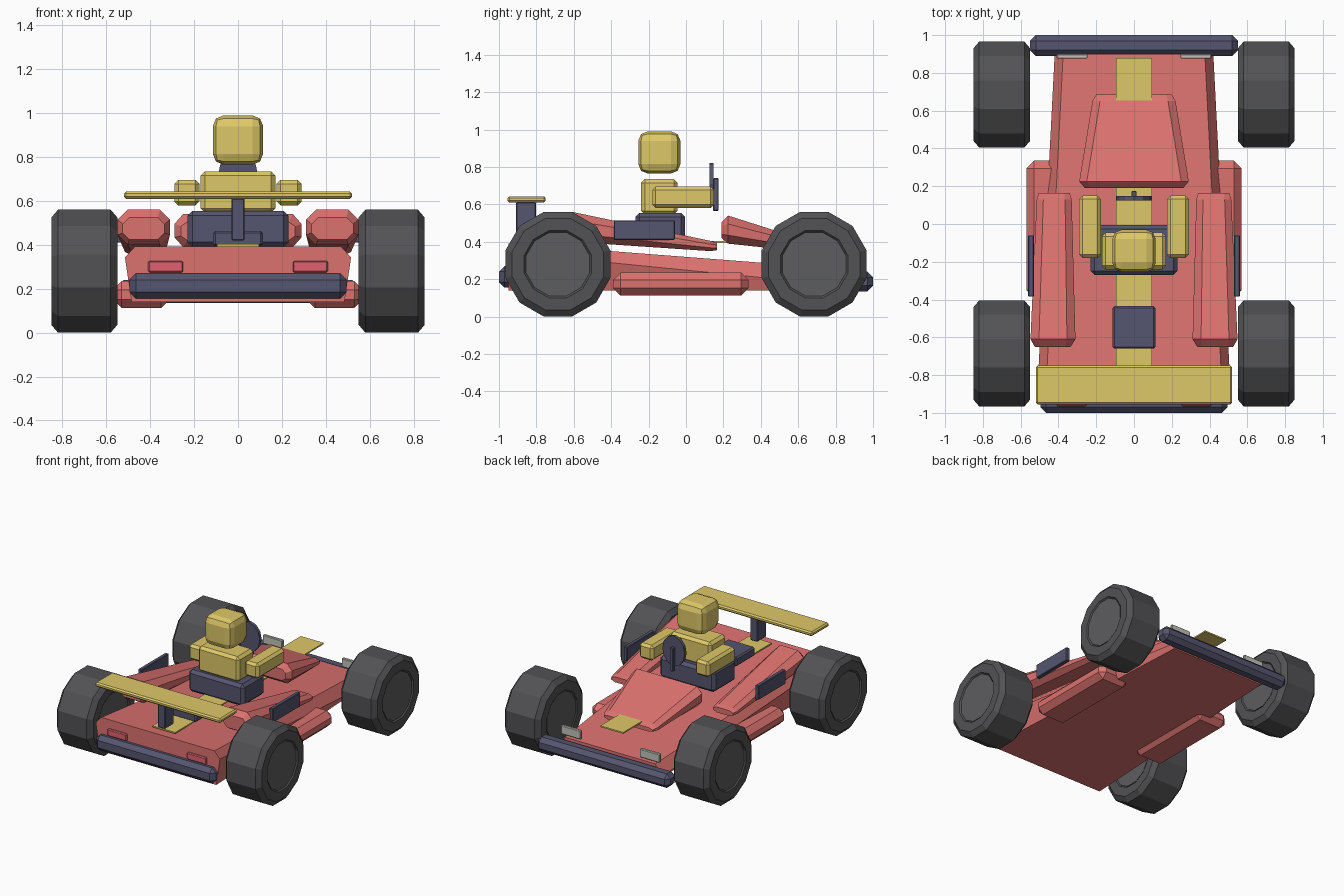
import bpy, bmesh, math

if "Cube" in bpy.data.objects:
    bpy.data.objects.remove(bpy.data.objects["Cube"])

def mat(name, rgb):
    m = bpy.data.materials.new(name)
    m.diffuse_color = (*rgb, 1)
    m.use_nodes = True
    m.node_tree.nodes["Principled BSDF"].inputs["Base Color"].default_value = m.diffuse_color
    return m

RED = mat("red", (0.72, 0.17, 0.16))
YELLOW = mat("yellow", (0.73, 0.58, 0.14))
DARK = mat("slate", (0.09, 0.09, 0.16))
TYRE = mat("rubber", (0.085, 0.085, 0.09))
HUB = mat("hub", (0.11, 0.11, 0.115))
LAMP = mat("lamp", (0.55, 0.55, 0.5))
TAIL = mat("tail_red", (0.75, 0.12, 0.16))

def finish(name, bm, material, bevel=0, segments=1):
    bmesh.ops.recalc_face_normals(bm, faces=bm.faces)
    me = bpy.data.meshes.new(name)
    bm.to_mesh(me)
    bm.free()
    ob = bpy.data.objects.new(name, me)
    bpy.context.collection.objects.link(ob)
    me.materials.append(material)
    if bevel:
        b = ob.modifiers.new("bevel", 'BEVEL')
        b.width, b.segments = bevel, segments
    return ob

def loft(name, rings, material):
    """Skin equal-length rings of points and cap both ends."""
    bm = bmesh.new()
    loops = [[bm.verts.new(p) for p in r] for r in rings]
    n = len(loops[0])
    for a, b in zip(loops, loops[1:]):
        for i in range(n):
            bm.faces.new((a[i], a[(i + 1) % n], b[(i + 1) % n], b[i]))
    bm.faces.new(loops[0])
    bm.faces.new(loops[-1])
    return finish(name, bm, material)

def box(name, x, y, z, material, bevel=0.01, segments=1):
    bm = bmesh.new()
    bmesh.ops.create_cube(bm, size=1)
    for v in bm.verts:
        v.co = [(a + b) / 2 + c * (b - a) for (a, b), c in zip((x, y, z), v.co)]
    return finish(name, bm, material, bevel, segments)

def octagon(y, x0, x1, z0, z1, cx, cz):
    """Chamfered rectangle across the kart at depth y."""
    return [(x0 + cx, y, z0), (x1 - cx, y, z0), (x1, y, z0 + cz), (x1, y, z1 - cz),
            (x1 - cx, y, z1), (x0 + cx, y, z1), (x0, y, z1 - cz), (x0, y, z0 + cz)]

# Chassis: long tapering slab with chamfered upper edges
def slab(y, hw, z1, drop):
    return [(-hw + .03, y, .14), (hw - .03, y, .14), (hw, y, z1 - drop),
            (hw - .045, y, z1), (-hw + .045, y, z1), (-hw, y, z1 - drop)]
loft("chassis", [slab(-.95, .515, .392, .05), slab(.9, .42, .25, .09)], RED)

# Nose cowl
loft("nose_cowl", [octagon(.19, -.26, .26, .42, .505, .03, .02),
                   octagon(.225, -.29, .29, .39, .54, .04, .045),
                   octagon(.65, -.22, .22, .345, .405, .04, .02),
                   octagon(.685, -.2, .2, .355, .385, .03, .01)], RED)

# Centre stripe plate
box("centre_stripe", (-.095, .095), (-.88, .88), (.393, .403), YELLOW, 0)

# Bumpers
box("nose_bumper", (-.55, .55), (.89, 1), (.135, .24), DARK, .03)
box("tail_bumper", (-.495, .495), (-1, -.92), (.155, .27), DARK, .03)

# Wheel: 12-sided lathe with chamfered tread and recessed hub
R = 1 / math.cos(math.pi / 12)
def ring(x, r, cy):
    return [(x, cy + r * R * math.cos(a), .28 + r * R * math.sin(a))
            for a in ((i + .5) * math.pi / 6 for i in range(12))]

for side, s in (("right", 1), ("left", -1)):
    def sx(a, b):
        return tuple(sorted((a * s, b * s)))
    for end, cy in (("tail", -.685), ("nose", .685)):
        prof = [(.56, .17), (.55, .18), (.55, .245), (.58, .28),
                (.82, .28), (.85, .245), (.85, .18), (.838, .17)]
        loft(f"{end}_tyre_{side}", [ring(x * s, r, cy) for x, r in prof], TYRE)
        loft(f"{end}_hub_{side}", [ring(.555 * s, .17, cy), ring(.843 * s, .17, cy)], HUB)

    # Upper side pod sloping down towards the nose
    pods = [(-.65, .335, .525, .425, .525, .03, .03), (-.61, .31, .548, .40, .56, .045, .045),
            (.13, .33, .515, .35, .405, .035, .018), (.165, .34, .505, .355, .395, .03, .012)]
    loft(f"side_pod_{side}", [[(x * s, y, z) for x, y, z in octagon(*p)] for p in pods], RED)
    # Lower sill and side plate
    box(f"sill_{side}", sx(.31, .57), (-.39, .335), (.112, .235), RED, .04)
    box(f"side_plate_{side}", sx(.53, .56), (-.385, -.06), (.41, .515), DARK, .004)
    # Lights
    box(f"head_light_{side}", sx(.245, .41), (.875, .9), (.265, .33), LAMP, .005)
    box(f"tail_light_{side}", sx(.25, .41), (-.965, -.94), (.275, .327), TAIL, .006)
    # Driver arms
    box(f"arm_{side}", sx(.175, .29), (-.18, .15), (.58, .695), YELLOW, .018)

# Rear wing on a strut, engine block
box("wing", (-.52, .52), (-.955, -.75), (.61, .643), YELLOW, .01)
box("wing_strut", (-.03, .03), (-.908, -.803), (.42, .612), DARK, .005)
box("engine", (-.113, .113), (-.66, -.435), (.395, .463), DARK, .01)

# Seat and driver
box("seat", (-.23, .23), (-.27, -.005), (.39, .555), DARK, .022)
box("torso", (-.17, .17), (-.24, -.045), (.545, .735), YELLOW, .02)
box("head", (-.115, .115), (-.255, -.03), (.765, .99), YELLOW, .05, 2)

# Steering wheel disc with an upright bar
def disc(y):
    return [(.093 * math.cos(a), y, .71 + .112 * math.sin(a))
            for a in (i * math.pi / 6 for i in range(12))]
loft("steering_wheel", [disc(.125), disc(.148)], DARK)
box("steering_bar", (-.014, .014), (.145, .175), (.565, .74), DARK, .004)
